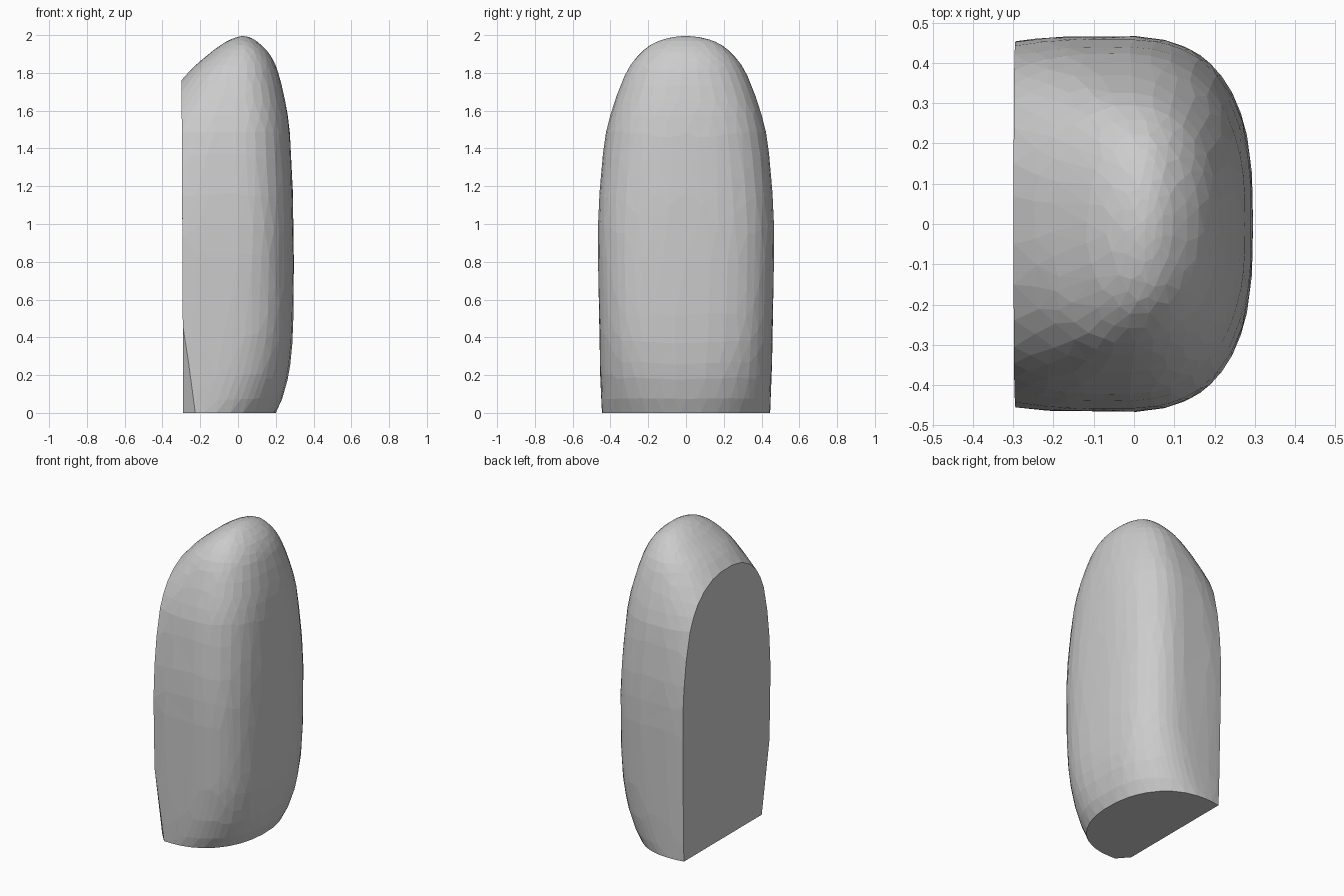
import bpy, bmesh
from math import cos, sin, tau, copysign
from mathutils import Vector

cube = bpy.data.objects.get("Cube")
if cube:
    bpy.data.objects.remove(cube)

SEGMENTS, STEPS = 64, 4

# Cross-sections: height, right reach, left reach, half depth, widest x, squareness
SECTIONS = [
    (0.005, 0.20, -0.62, 0.445, -0.18, 2.2),
    (0.10, 0.24, -0.63, 0.45, -0.15, 2.4),
    (0.25, 0.275, -0.64, 0.455, -0.11, 2.6),
    (0.50, 0.293, -0.65, 0.46, -0.07, 2.8),
    (1.00, 0.294, -0.65, 0.466, -0.05, 2.8),
    (1.40, 0.28, -0.53, 0.437, -0.05, 2.6),
    (1.60, 0.26, -0.43, 0.395, -0.04, 2.5),
    (1.80, 0.215, -0.27, 0.32, -0.02, 2.3),
    (1.90, 0.17, -0.16, 0.25, 0.0, 2.2),
    (1.96, 0.115, -0.08, 0.175, 0.02, 2.1),
    (1.99, 0.07, -0.02, 0.09, 0.025, 2.0),
    (2.00, 0.032, 0.02, 0.015, 0.026, 2.0),
]


def smooth_sections(rows, steps):
    """Catmull-Rom interpolation through the cross-sections."""
    result = []
    last = len(rows) - 1
    for i in range(last):
        quad = zip(rows[max(i - 1, 0)], rows[i], rows[i + 1], rows[min(i + 2, last)])
        quad = list(quad)
        for s in range(steps):
            t = s / steps
            result.append([
                b + 0.5 * t * (c - a + t * (2 * a - 5 * b + 4 * c - d
                                            + t * (3 * (b - c) + d - a)))
                for a, b, c, d in quad])
    result.append(rows[-1])
    return result


def add_ring(bm, z, right, left, depth, centre, power):
    """Lopsided superellipse at one height."""
    ring = []
    for k in range(SEGMENTS):
        c, s = cos(tau * k / SEGMENTS), sin(tau * k / SEGMENTS)
        reach = right - centre if c > 0 else centre - left
        x = centre + reach * copysign(abs(c) ** (2 / power), c)
        y = depth * copysign(abs(s) ** (2 / power), s)
        ring.append(bm.verts.new((x, y, z)))
    return ring


def slice_off(bm, point, normal):
    """Cut away everything on the normal's side and cap the opening."""
    geom = bm.verts[:] + bm.edges[:] + bm.faces[:]
    cut = bmesh.ops.bisect_plane(bm, geom=geom, plane_co=point, plane_no=normal,
                                 clear_outer=True)["geom_cut"]
    edges = [e for e in cut if isinstance(e, bmesh.types.BMEdge)]
    bmesh.ops.contextual_create(bm, geom=edges)


# Domed body lofted through the sections
bm = bmesh.new()
rings = [add_ring(bm, *row) for row in smooth_sections(SECTIONS, STEPS)]
for low, high in zip(rings, rings[1:]):
    for k in range(SEGMENTS):
        n = (k + 1) % SEGMENTS
        bm.faces.new((low[k], low[n], high[n], high[k]))
bm.faces.new(rings[-1])
bm.faces.new(rings[0][::-1])

# Flat side, then the small bevel at its lower front corner
slice_off(bm, Vector((-0.295, 0, 1)), Vector((-1, 0, -0.005)))
a, b, c = Vector((-0.22, -0.45, 0)), Vector((-0.29, -0.37, 0)), Vector((-0.295, -0.45, 0.5))
normal = (b - a).cross(c - a)
if normal.x > 0:
    normal.negate()
slice_off(bm, a, normal)

# Stand the body on the ground
lowest = min(v.co.z for v in bm.verts)
bmesh.ops.translate(bm, verts=bm.verts, vec=(0, 0, -lowest))
bmesh.ops.recalc_face_normals(bm, faces=bm.faces)
bmesh.ops.triangulate(bm, faces=bm.faces)

mesh = bpy.data.meshes.new("domed_block")
bm.to_mesh(mesh)
bm.free()
block = bpy.data.objects.new("domed_block", mesh)
bpy.context.collection.objects.link(block)

# Irregular flat facets
facets = block.modifiers.new("facets", 'DECIMATE')
facets.ratio = 0.22
